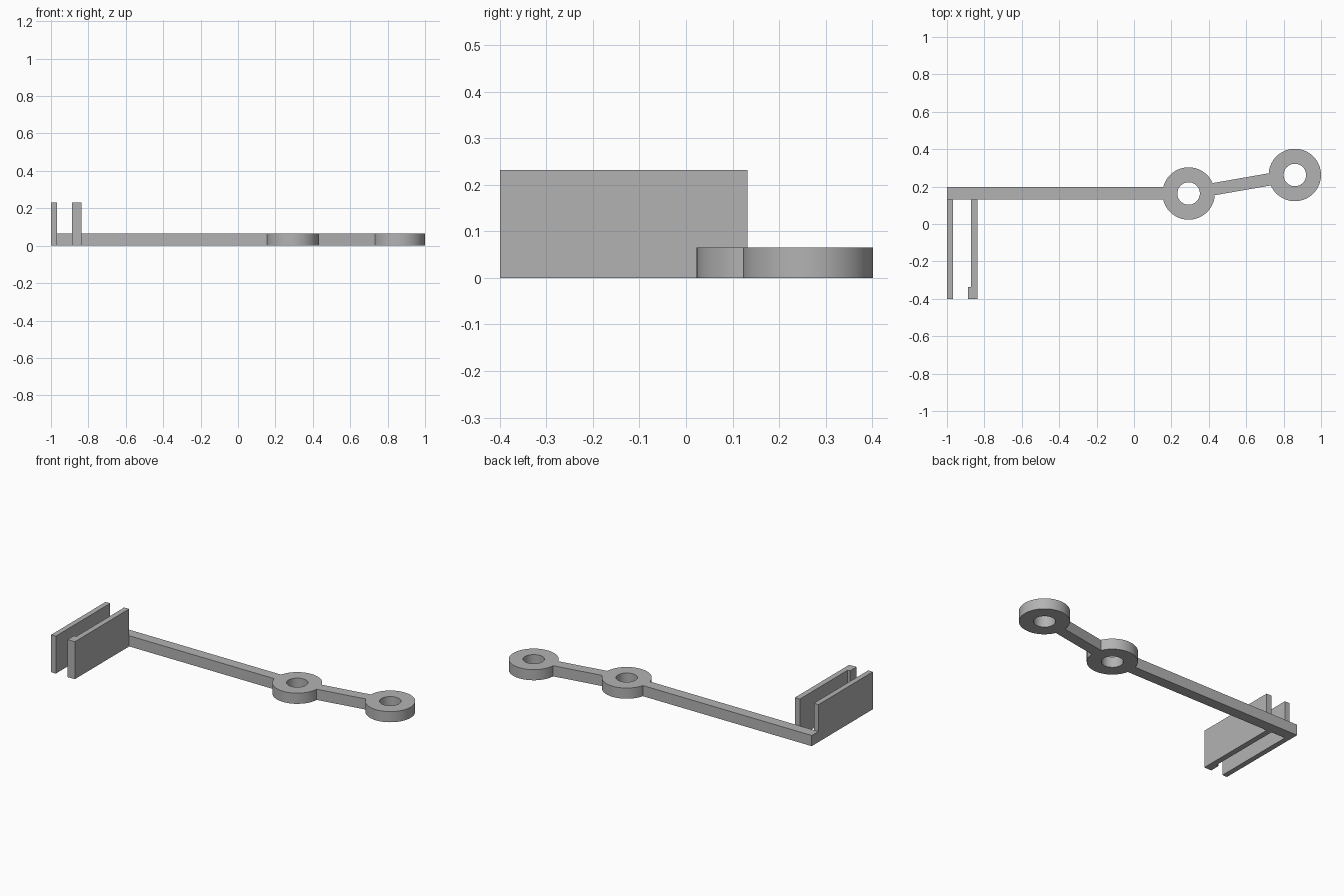
import bpy, bmesh, math
from mathutils import Vector

if "Cube" in bpy.data.objects:
    bpy.data.objects.remove(bpy.data.objects["Cube"], do_unlink=True)

grey = bpy.data.materials.new("plain grey")
grey.use_nodes = True
colour = (0.45, 0.45, 0.45, 1)
grey.diffuse_color = colour
grey.node_tree.nodes["Principled BSDF"].inputs["Base Color"].default_value = colour

THICK = 0.066
WALL_TOP = 0.232
RING_R, HOLE_R = 0.14, 0.06
SIDES = 64
inner_ring = Vector((0.292, 0.163))
outer_ring = Vector((0.86, 0.262))


def prism(name, outline, height):
    """Extrude a counter-clockwise plan outline up from the ground."""
    bm = bmesh.new()
    face = bm.faces.new([bm.verts.new((x, y, 0)) for x, y in outline])
    top = bmesh.ops.extrude_face_region(bm, geom=[face])["geom"]
    bmesh.ops.translate(bm, vec=(0, 0, height),
                        verts=[v for v in top if isinstance(v, bmesh.types.BMVert)])
    bmesh.ops.recalc_face_normals(bm, faces=bm.faces)
    return finish(name, bm)


def finish(name, bm):
    mesh = bpy.data.meshes.new(name)
    bm.to_mesh(mesh)
    bm.free()
    mesh.materials.append(grey)
    obj = bpy.data.objects.new(name, mesh)
    bpy.context.collection.objects.link(obj)
    return obj


def ring(name, centre):
    """Flat washer: a rectangular section swept around a vertical axis."""
    bm = bmesh.new()
    section = [(HOLE_R, 0), (RING_R, 0), (RING_R, THICK), (HOLE_R, THICK)]
    loops = []
    for i in range(SIDES):
        a = math.tau * i / SIDES
        loops.append([bm.verts.new((centre.x + r * math.cos(a),
                                    centre.y + r * math.sin(a), z)) for r, z in section])
    for i, here in enumerate(loops):
        after = loops[(i + 1) % SIDES]
        for j in range(4):
            k = (j + 1) % 4
            bm.faces.new((here[j], after[j], after[k], here[k]))
    bmesh.ops.recalc_face_normals(bm, faces=bm.faces)
    obj = finish(name, bm)
    bpy.ops.object.select_all(action="DESELECT")
    obj.select_set(True)
    bpy.context.view_layer.objects.active = obj
    bpy.ops.object.shade_smooth_by_angle(angle=math.radians(30))


# Rings at the end of the arm
ring("inner_ring", inner_ring)
ring("outer_ring", outer_ring)

# Straight arm, ending just inside the first ring
prism("long_arm", [(-1, 0.132), (0.18, 0.132), (0.18, 0.198), (-1, 0.198)], THICK)

# Slanted link between the rings
along = (outer_ring - inner_ring).normalized()
side = Vector((-along.y, along.x)) * 0.033
start, end = inner_ring + along * 0.11, outer_ring - along * 0.11
prism("ring_link", [start - side, end - side, end + side, start + side], THICK)

# Clip walls: a plain outer one and an inner one with a lip at its front
prism("outer_clip_wall", [(-1, -0.4), (-0.968, -0.4), (-0.968, 0.132), (-1, 0.132)], WALL_TOP)
prism("inner_clip_wall", [(-0.888, -0.4), (-0.838, -0.4), (-0.838, 0.132),
                          (-0.872, 0.132), (-0.872, -0.337), (-0.888, -0.337)], WALL_TOP)
